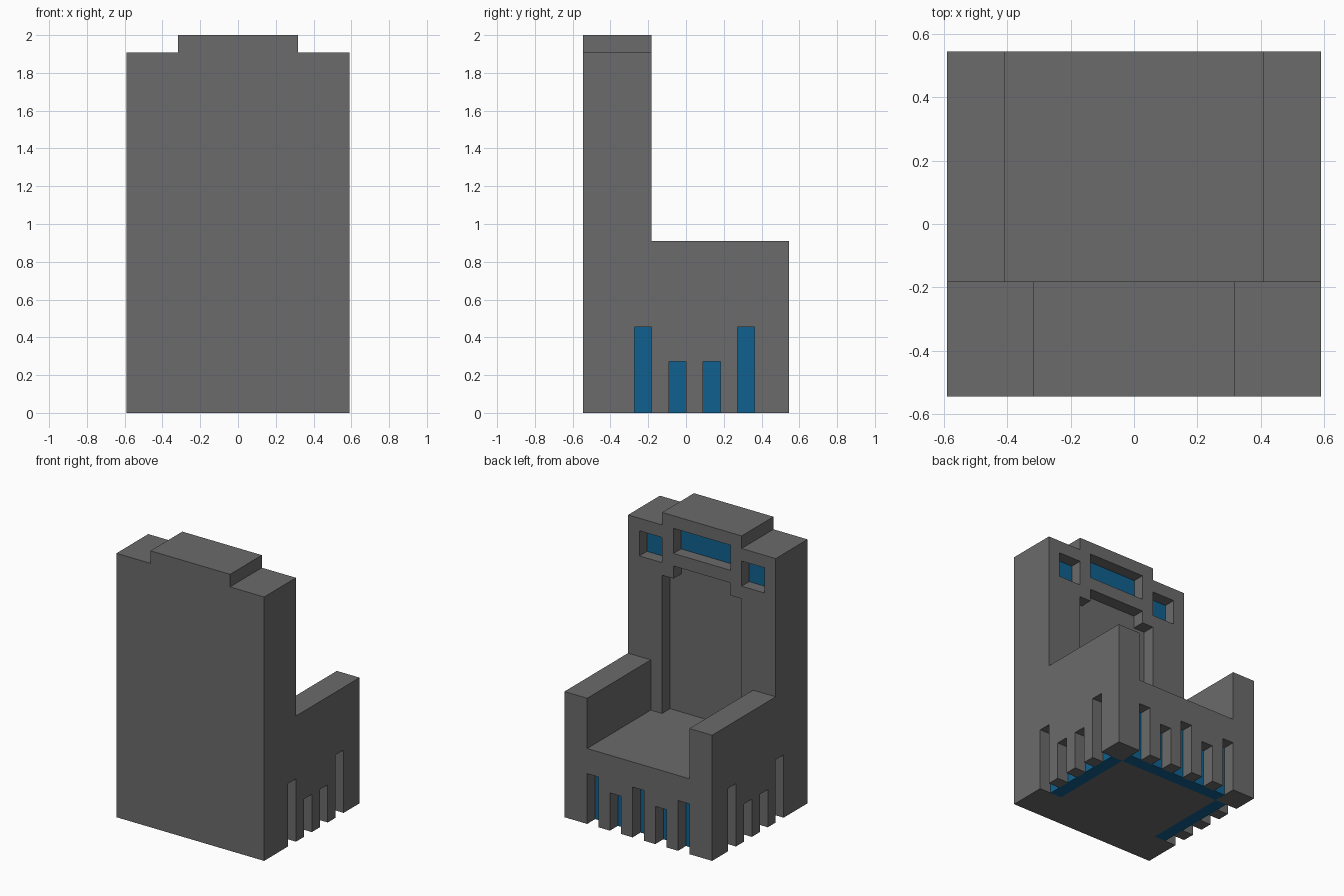
import bpy, bmesh
from mathutils import Matrix, Vector

if "Cube" in bpy.data.objects:
    bpy.data.objects.remove(bpy.data.objects["Cube"])

U = 1 / 11  # one building unit; the chair is 13 x 12 x 22 units


def material(name, rgb):
    m = bpy.data.materials.new(name)
    m.diffuse_color = (*rgb, 1)
    m.use_nodes = True
    m.node_tree.nodes["Principled BSDF"].inputs["Base Color"].default_value = m.diffuse_color
    return m


GREY = material("dark_grey", (0.146, 0.146, 0.146))
BLUE = material("deep_blue", (0.005, 0.12, 0.275))


def box(name, x, y, z, mat=GREY):
    """Box from (min, max) ranges in units."""
    lo, hi = (Vector(p) * U for p in zip(x, y, z))
    bm = bmesh.new()
    bmesh.ops.create_cube(bm, size=1, matrix=Matrix.Translation((lo + hi) / 2)
                          @ Matrix.Diagonal((*(hi - lo), 1)))
    mesh = bpy.data.meshes.new(name)
    bm.to_mesh(mesh)
    bm.free()
    mesh.materials.append(mat)
    ob = bpy.data.objects.new(name, mesh)
    bpy.context.collection.objects.link(ob)
    return ob


def carve(target, x, y, z):
    """Cut a box-shaped space out of the target."""
    cutter = box("cutter", x, y, z)
    mod = target.modifiers.new("carve", 'BOOLEAN')
    mod.operation, mod.solver, mod.object = 'DIFFERENCE', 'EXACT', cutter
    bpy.context.view_layer.objects.active = target
    bpy.ops.object.modifier_apply(modifier=mod.name)
    bpy.data.objects.remove(cutter)


def both(x):
    """The x range and its mirror image."""
    return [x, (-x[1], -x[0])]


throne = box("throne_body", (-6.5, 6.5), (-6, 6), (0, 22))

# Open space above the armrests, stepped shoulders, seat well
carve(throne, (-8, 8), (-2, 8), (10, 24))
for x in both((3.5, 8)):
    carve(throne, x, (-8, 0), (21, 24))
carve(throne, (-4.5, 4.5), (-2, 8), (6, 12))

# Stepped recess in the backrest
carve(throne, (-3.5, 3.5), (-3, -1), (6, 17))
carve(throne, (-2.5, 2.5), (-3, -1), (16, 18))

# Windows in the headrest with blue panes
windows = [((-2.5, 2.5), (19, 21))] + [(x, (18, 20)) for x in both((3.5, 5.5))]
for x, z in windows:
    carve(throne, x, (-3, -1), z)
    box("window_pane", x, (-3.02, -2.95), z, BLUE)

# Blue side panels sunk behind slotted walls
for x, slot in zip(both((4.5, 5.5)), both((5, 8))):
    carve(throne, x, (-3, 4), (-1, 5))
    for y, height in ((-3, 5), (-1, 3), (1, 3), (3, 5)):
        carve(throne, slot, (y, y + 1), (-1, height))
    box("side_panel", x, (-3, 4), (0, 5), BLUE)

# Blue panel behind the slots under the seat edge
carve(throne, (-4.49, 4.49), (4, 5), (-1, 4))
for i, height in enumerate((4, 3, 4, 3, 4)):
    x = -4.5 + 2 * i
    carve(throne, (x, x + 1), (4.5, 8), (-1, height))
box("seat_front_panel", (-4.49, 4.49), (4, 5), (0, 4), BLUE)
